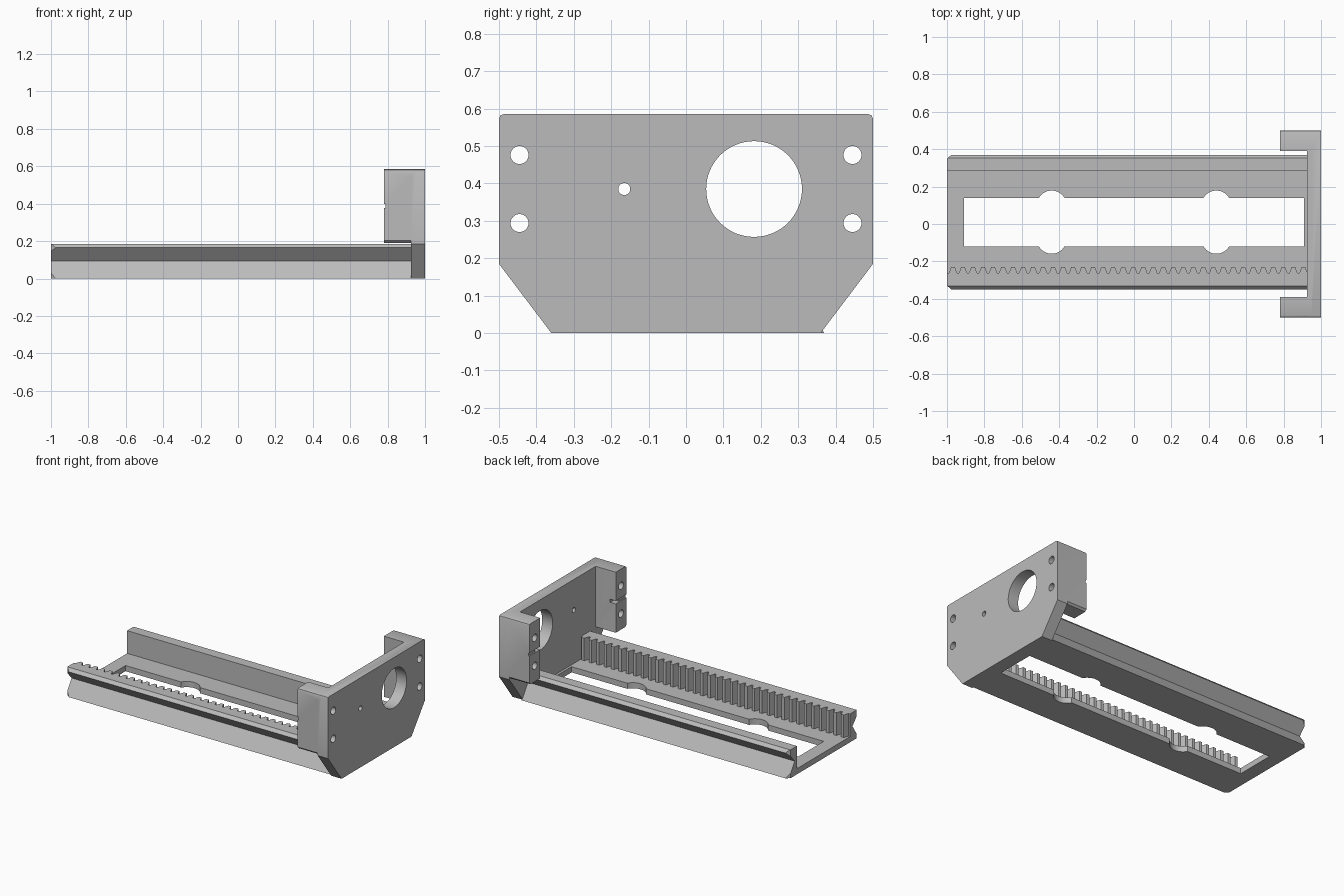
import bpy, bmesh, math
from mathutils import Vector

if "Cube" in bpy.data.objects:
    bpy.data.objects.remove(bpy.data.objects["Cube"], do_unlink=True)

grey = bpy.data.materials.new("plain grey")
grey.use_nodes = True
COLOUR = (0.5, 0.5, 0.5, 1)
grey.diffuse_color = COLOUR
grey.node_tree.nodes["Principled BSDF"].inputs["Base Color"].default_value = COLOUR


def prism(name, points, axis, start, end):
    """Extrude a 2D outline along x (points are y, z) or along z (points are x, y)."""
    place = (lambda p, t: (t, p[0], p[1])) if axis == "x" else (lambda p, t: (p[0], p[1], t))
    bm = bmesh.new()
    face = bm.faces.new([bm.verts.new(place(p, start)) for p in points])
    extruded = bmesh.ops.extrude_face_region(bm, geom=[face])["geom"]
    move = Vector(place((0, 0), end - start))
    bmesh.ops.translate(bm, vec=move, verts=[v for v in extruded if isinstance(v, bmesh.types.BMVert)])
    bmesh.ops.recalc_face_normals(bm, faces=bm.faces)
    mesh = bpy.data.meshes.new(name)
    bm.to_mesh(mesh)
    bm.free()
    mesh.materials.append(grey)
    ob = bpy.data.objects.new(name, mesh)
    bpy.context.collection.objects.link(ob)
    return ob


def rect(a, b, c, d):
    return [(a, c), (b, c), (b, d), (a, d)]


def circle(cx, cy, r, n=48):
    return [(cx + r * math.cos(math.tau * i / n), cy + r * math.sin(math.tau * i / n)) for i in range(n)]


def combine(target, other, operation):
    """Apply a boolean and discard the helper."""
    mod = target.modifiers.new("boolean", "BOOLEAN")
    mod.operation, mod.object, mod.solver = operation, other, "EXACT"
    bpy.context.view_layer.objects.active = target
    bpy.ops.object.modifier_apply(modifier=mod.name)
    bpy.data.objects.remove(other, do_unlink=True)


def finish(ob):
    bpy.ops.object.select_all(action="DESELECT")
    ob.select_set(True)
    bpy.context.view_layer.objects.active = ob
    bpy.ops.object.shade_smooth_by_angle(angle=math.radians(25))


# Channel rail with a dovetail groove along each outer side
MID, FLOOR, TOP, END = 0.01, 0.037, 0.185, 0.927
ROOT = -0.265
half = [(0.36, 0), (0.298, 0.095), (0.36, 0.165), (0.342, TOP)]
back = [(MID + y, z) for y, z in half] + [(0.285, TOP), (0.285, FLOOR)]
front = [(MID - y, z) for y, z in half] + [(ROOT, TOP), (ROOT, FLOOR)]
rail = prism("channel_rail", back + front[::-1], "x", -1, END)

# Gear rack along the inside of the front wall
TEETH = 36
pitch = (END + 1) / TEETH
rack = [(END, ROOT - 0.01), (-1, ROOT - 0.01)]
for i in range(TEETH):
    for t, y in ((0.02, ROOT + 0.002), (0.2, ROOT + 0.002), (0.42, -0.23), (0.78, -0.23)):
        rack.append((-1 + (i + t) * pitch, y))
rack[2] = (-1, ROOT + 0.002)
rack.append((END, ROOT + 0.002))
combine(rail, prism("rack", rack, "z", FLOOR - 0.01, TOP), "UNION")

# Long floor slot with a pair of round reliefs at each end
combine(rail, prism("slot", rect(-0.91, 0.91, -0.12, 0.14), "z", -0.1, 0.1), "DIFFERENCE")
for x in (-0.44, 0.44):
    for y in (-0.09, 0.09):
        combine(rail, prism("relief", circle(x, MID + y, 0.079), "z", -0.1, 0.1), "DIFFERENCE")

# Lead-in cuts on the free end of the rail
for s in (-1, 1):
    cut = [(-1.03, MID + s * 0.315), (-0.97, MID + s * 0.365), (-1.03, MID + s * 0.365)]
    combine(rail, prism("lead_in", cut, "z", -0.1, 0.3), "DIFFERENCE")
finish(rail)

# End plate with sloped lower corners and softened top corners
ARM_Z, HIGH, EDGE = 0.19, 0.585, 0.012
side = [(0.36, 0), (0.5, TOP), (0.5, HIGH - EDGE), (0.4965, HIGH - 0.0035), (0.5 - EDGE, HIGH)]
bracket = prism("end_bracket", side + [(-y, z) for y, z in side[::-1]], "x", 0.925, 1)

# Forward arms, each with a notch in the tip
for s in (-1, 1):
    outline = [(0.39, ARM_Z), (0.5 - EDGE, ARM_Z), (0.5, ARM_Z + EDGE)] + side[2:] + [(0.39, HIGH)]
    arm = prism("arm", [(s * y, z) for y, z in outline], "x", 0.78, 0.95)
    tip = [(0.77, s * 0.38), (0.77, s * 0.4), (0.79, s * 0.38)]
    combine(arm, prism("tip_chamfer", tip, "z", 0, 1), "DIFFERENCE")
    combine(arm, prism("groove", rect(s * 0.35, s * 0.55, 0.378, 0.398), "x", 0.7, 0.788), "DIFFERENCE")
    combine(arm, prism("notch", rect(s * 0.35, s * 0.43, 0.378, 0.398), "x", 0.7, 0.82), "DIFFERENCE")
    combine(bracket, arm, "UNION")

# Motor opening, pilot hole and four bolt holes
holes = [(0.182, 0.385, 0.128), (-0.165, 0.385, 0.016)]
holes += [(y, z, 0.024) for y in (-0.445, 0.445) for z in (0.294, 0.476)]
for y, z, r in holes:
    combine(bracket, prism("hole", circle(y, z, r, 64 if r > 0.1 else 32), "x", 0.7, 1.1), "DIFFERENCE")
finish(bracket)
